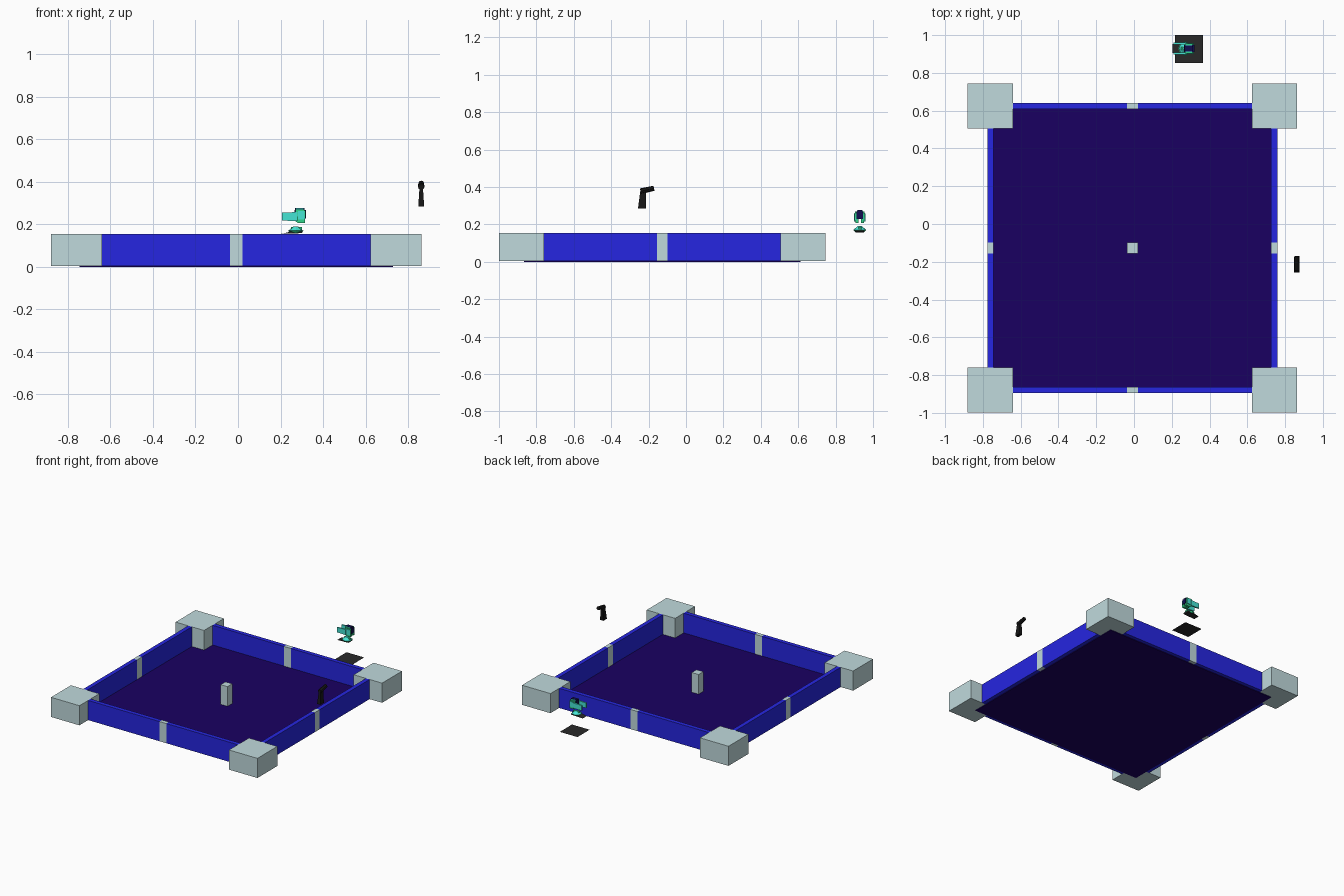
import bpy, bmesh, math
from mathutils import Matrix, Vector

if "Cube" in bpy.data.objects:
    bpy.data.objects.remove(bpy.data.objects["Cube"])


def mat(name, r, g, b):
    m = bpy.data.materials.new(name)
    m.diffuse_color = (r, g, b, 1)
    m.use_nodes = True
    m.node_tree.nodes["Principled BSDF"].inputs["Base Color"].default_value = m.diffuse_color
    return m


PURPLE = mat("floor purple", 0.010, 0.0, 0.12)
BLUE = mat("wall blue", 0.019, 0.019, 0.75)
GREY = mat("pale grey", 0.53, 0.70, 0.72)
BLACK = mat("near black", 0.008, 0.008, 0.008)
CHARCOAL = mat("charcoal", 0.022, 0.022, 0.022)
TEAL = mat("teal", 0.06, 0.78, 0.66)
GREEN = mat("green", 0.03, 0.66, 0.26)
NAVY = mat("navy", 0.006, 0.004, 0.08)


def finish(bm, name, m):
    me = bpy.data.meshes.new(name)
    bmesh.ops.recalc_face_normals(bm, faces=bm.faces)
    bm.to_mesh(me)
    bm.free()
    me.materials.append(m)
    ob = bpy.data.objects.new(name, me)
    bpy.context.collection.objects.link(ob)
    return ob


def box(name, x0, x1, y0, y1, z0, z1, m):
    bm = bmesh.new()
    bmesh.ops.create_cube(bm, size=1)
    for v in bm.verts:
        v.co = ((x0 + x1) / 2 + v.co.x * (x1 - x0),
                (y0 + y1) / 2 + v.co.y * (y1 - y0),
                (z0 + z1) / 2 + v.co.z * (z1 - z0))
    return finish(bm, name, m)


def cone(name, a, b, r1, r2, sides, m):
    """Tapered cylinder from point a to point b."""
    a, b = Vector(a), Vector(b)
    bm = bmesh.new()
    d = b - a
    bmesh.ops.create_cone(bm, cap_ends=True, segments=sides, radius1=r1, radius2=r2, depth=d.length)
    rot = d.to_track_quat('Z', 'Y').to_matrix().to_4x4()
    bm.transform(Matrix.Translation((a + b) / 2) @ rot)
    return finish(bm, name, m)


def prism(name, pts, y0, y1, m):
    """Side outline in x, z extruded along y."""
    bm = bmesh.new()
    f = bm.faces.new([bm.verts.new((x, y0, z)) for x, z in pts])
    r = bmesh.ops.extrude_face_region(bm, geom=[f])
    bmesh.ops.translate(bm, vec=(0, y1 - y0, 0),
                        verts=[g for g in r["geom"] if isinstance(g, bmesh.types.BMVert)])
    return finish(bm, name, m)


# arena: floor, corner blocks, walls split by posts
CX, CY, Z0, Z1 = -0.0085, -0.127, 0.005, 0.155
box("floor", CX - 0.737, CX + 0.737, CY - 0.74, CY + 0.74, 0, Z0, PURPLE)
box("center_post", CX - 0.029, CX + 0.029, CY - 0.029, CY + 0.029, Z0, Z1, GREY)
IN, OUT = 0.632, 0.872     # corner block range from the arena centre
WI, WO, P = 0.735, 0.767, 0.029   # wall inner/outer face, post half width


def side_box(name, axis, s, a0, a1, m):
    lo, hi = sorted((s * WI, s * WO))
    if axis == 'x':   # wall runs along x
        return box(name, CX + a0, CX + a1, CY + lo, CY + hi, Z0, Z1, m)
    return box(name, CX + lo, CX + hi, CY + a0, CY + a1, Z0, Z1, m)


for sx in (-1, 1):
    for sy in (-1, 1):
        xs = sorted((CX + sx * IN, CX + sx * OUT))
        ys = sorted((CY + sy * IN, CY + sy * OUT))
        box("corner_block", *xs, *ys, Z0, Z1, GREY)
for axis in 'xy':
    for s in (-1, 1):
        side_box("wall_post", axis, s, -P, P, GREY)
        side_box("wall_panel", axis, s, -IN, -P, BLUE)
        side_box("wall_panel", axis, s, P, IN, BLUE)

# dark stand with a tilted arm, floating beside the right wall
SX = 0.862
stand = box("stand_column", SX - 0.014, SX + 0.014, -0.257, -0.214, 0.284, 0.388, BLACK)
for v in stand.data.vertices:      # narrow the column towards the top
    if v.co.z > 0.35:
        v.co.x = SX + (v.co.x - SX) * 0.5
        if v.co.y < -0.24:
            v.co.y = -0.243
cone("stand_arm", (SX, -0.243, 0.377), (SX, -0.171, 0.393), 0.0155, 0.0135, 8, BLACK)

# paper-thin dark mat behind the back wall
bm = bmesh.new()
bm.faces.new([bm.verts.new((x, y, 0.029)) for x, y in
              ((0.217, 0.853), (0.366, 0.853), (0.366, 1.0), (0.217, 1.0))])
finish(bm, "mat", CHARCOAL)

# small floating machine: upper body
MY = 0.929
box("machine_torso", 0.266, 0.319, MY - 0.018, MY + 0.018, 0.228, 0.268, NAVY)
box("machine_head", 0.268, 0.312, MY - 0.013, MY + 0.013, 0.262, 0.277, NAVY)
for s in (-1, 1):
    def ys(a, b):
        return sorted((MY + s * a, MY + s * b))
    prism("machine_arm", [(0.208, 0.218), (0.28, 0.216), (0.28, 0.258), (0.208, 0.256)],
          *ys(0.021, 0.032), TEAL)
    prism("machine_leg", [(0.268, 0.218), (0.28, 0.207), (0.316, 0.207), (0.316, 0.24),
                          (0.268, 0.24)], *ys(0.006, 0.024), GREEN)
    prism("machine_shoulder", [(0.27, 0.238), (0.317, 0.238), (0.317, 0.262), (0.31, 0.27),
                               (0.27, 0.27)], *ys(0.018, 0.026), GREEN)
    box("machine_shoulder_plate", 0.282, 0.314, *ys(0.024, 0.029), 0.222, 0.262, TEAL)
    box("machine_head_plate", 0.272, 0.308, *ys(0.013, 0.016), 0.268, 0.275, TEAL)

# small floating machine: lower base
prism("machine_skid", [(0.205, 0.156), (0.30, 0.159), (0.305, 0.167), (0.25, 0.167)],
      MY - 0.024, MY + 0.024, CHARCOAL)
cone("machine_base_rim", (0.272, MY, 0.160), (0.272, MY, 0.171), 0.026, 0.037, 8, GREEN)
cone("machine_base_top", (0.272, MY, 0.171), (0.272, MY, 0.190), 0.034, 0.012, 8, TEAL)
box("machine_base_stripe", 0.25, 0.3, MY - 0.008, MY + 0.008, 0.172, 0.187, GREEN)
